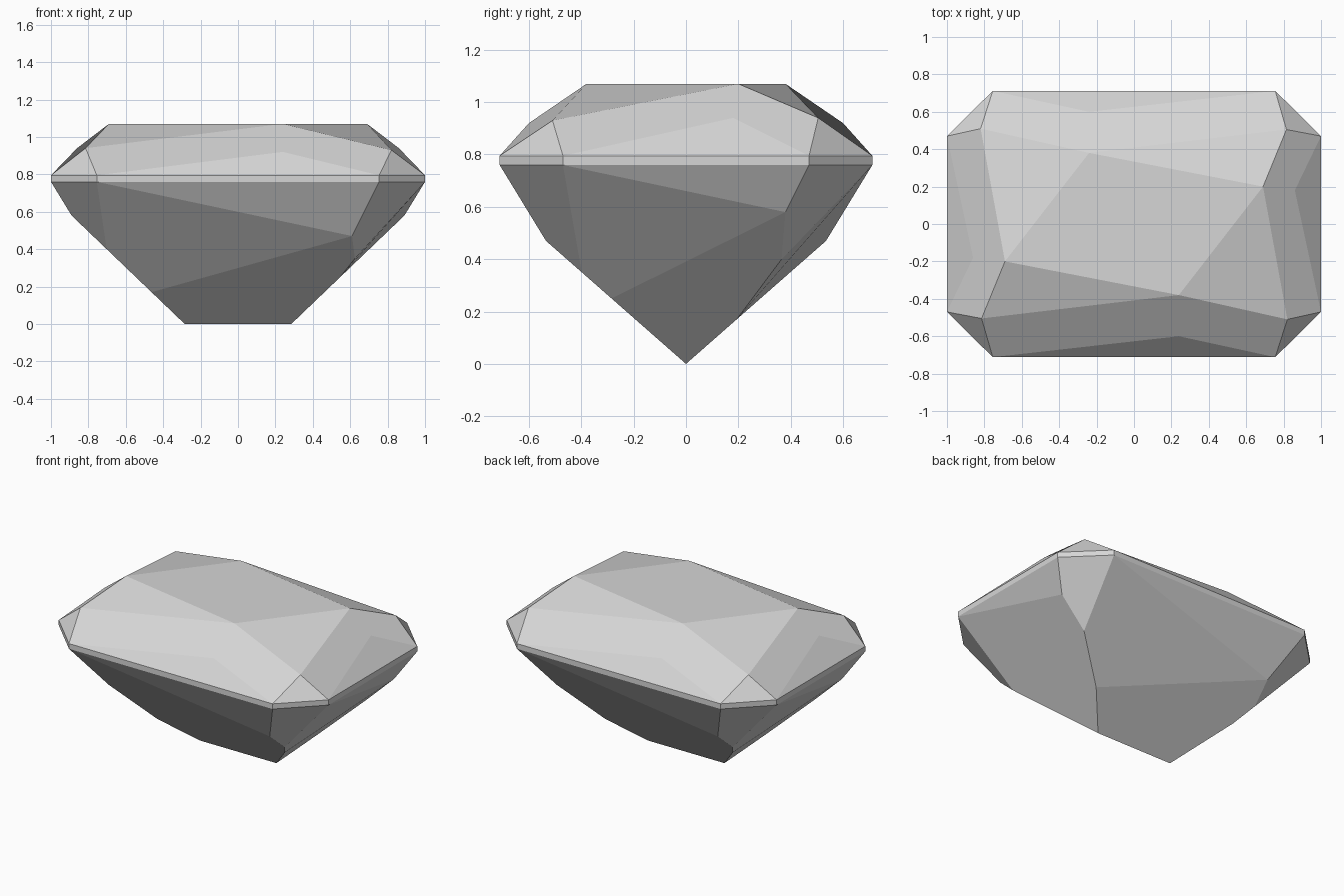
import bpy
import bmesh

cube = bpy.data.objects.get("Cube")
if cube:
    bpy.data.objects.remove(cube, do_unlink=True)

GIRDLE_TOP, GIRDLE_BOTTOM, TABLE = 0.795, 0.76, 1.07
KEEL = 0.285                       # half length of the keel
END_SLOPE, SIDE_SLOPE = 1.043, 1.138  # outward run per unit height of the big lower facets


def end_x(z):
    """x of the flat lower end facet at height z."""
    return KEEL + END_SLOPE * z


def side_y(z):
    """y of the flat lower side facet at height z."""
    return SIDE_SLOPE * z


# One half of the stone; the other half is the same turned 180 degrees about z
outline = {"a": (0.755, -0.712), "b": (1.0, -0.47), "c": (1.0, 0.47), "d": (0.755, 0.712)}
points = {
    # crown: table corners, band points and corner points
    "table_front": (0.24, -0.38, TABLE),
    "table_side": (0.69, 0.20, TABLE),
    "band_front": (0.24, -0.60, 0.92),
    "band_side": (0.86, 0.18, 0.94),
    "corner_front": (0.82, -0.51, 0.93),
    "corner_back": (0.815, 0.505, 0.94),
    # pavilion: points on the big lower side facet and end facet
    "side_peak": (0.61, -side_y(0.47), 0.47),
    "side_mid": (0.625, -side_y(0.35), 0.35),
    "side_end_low": (end_x(0.25), -side_y(0.25), 0.25),
    "end_peak": (end_x(0.58), 0.38, 0.58),
    "end_mid": (end_x(0.40), 0.365, 0.40),
    "end_side_low": (end_x(0.17), side_y(0.17), 0.17),
    "keel": (KEEL, 0.0, 0.0),
}
for key, (x, y) in outline.items():
    points[key + "_up"] = (x, y, GIRDLE_TOP)
    points[key + "_low"] = (x, y, GIRDLE_BOTTOM)

# Facets of one half; a trailing * means the point on the turned half
crown = [
    "d_up* a_up band_front",
    "corner_back* d_up* band_front a_up corner_front table_front",
    "corner_back* table_front table_side*",
    "a_up b_up corner_front",
    "b_up c_up band_side",
    "corner_front b_up band_side c_up corner_back table_side",
    "corner_front table_side table_front",
    "c_up d_up corner_back",
]
girdle = [
    "d_low* a_low a_up d_up*",
    "a_low b_low b_up a_up",
    "b_low c_low c_up b_up",
    "c_low d_low d_up c_up",
]
pavilion = [
    "d_low* side_peak a_low",
    "d_low* end_mid* end_side_low* side_peak",
    "side_peak end_side_low* keel* keel side_end_low side_mid",
    "a_low side_peak side_mid b_low",
    "b_low end_peak c_low",
    "b_low side_mid side_end_low end_peak",
    "end_peak side_end_low keel end_side_low end_mid",
    "c_low end_peak end_mid d_low",
]

# Build both halves as one closed stone
bm = bmesh.new()
verts = {}
for key, (x, y, z) in points.items():
    verts[key] = bm.verts.new((x, y, z))
    verts[key + "*"] = bm.verts.new((-x, -y, z))


def turned(key):
    return key[:-1] if key.endswith("*") else key + "*"


for facet in crown + girdle + pavilion:
    keys = facet.split()
    bm.faces.new([verts[k] for k in keys])
    bm.faces.new([verts[turned(k)] for k in keys])
bm.faces.new([verts[k] for k in ("table_front", "table_side", "table_front*", "table_side*")])
bmesh.ops.recalc_face_normals(bm, faces=bm.faces)

mesh = bpy.data.meshes.new("cut_gemstone")
bm.to_mesh(mesh)
bm.free()

# Plain grey stone
grey = bpy.data.materials.new("grey_stone")
grey.use_nodes = True
colour = (0.67, 0.67, 0.67, 1.0)
grey.diffuse_color = colour
grey.node_tree.nodes["Principled BSDF"].inputs["Base Color"].default_value = colour
mesh.materials.append(grey)

gem = bpy.data.objects.new("cut_gemstone", mesh)
bpy.context.collection.objects.link(gem)
